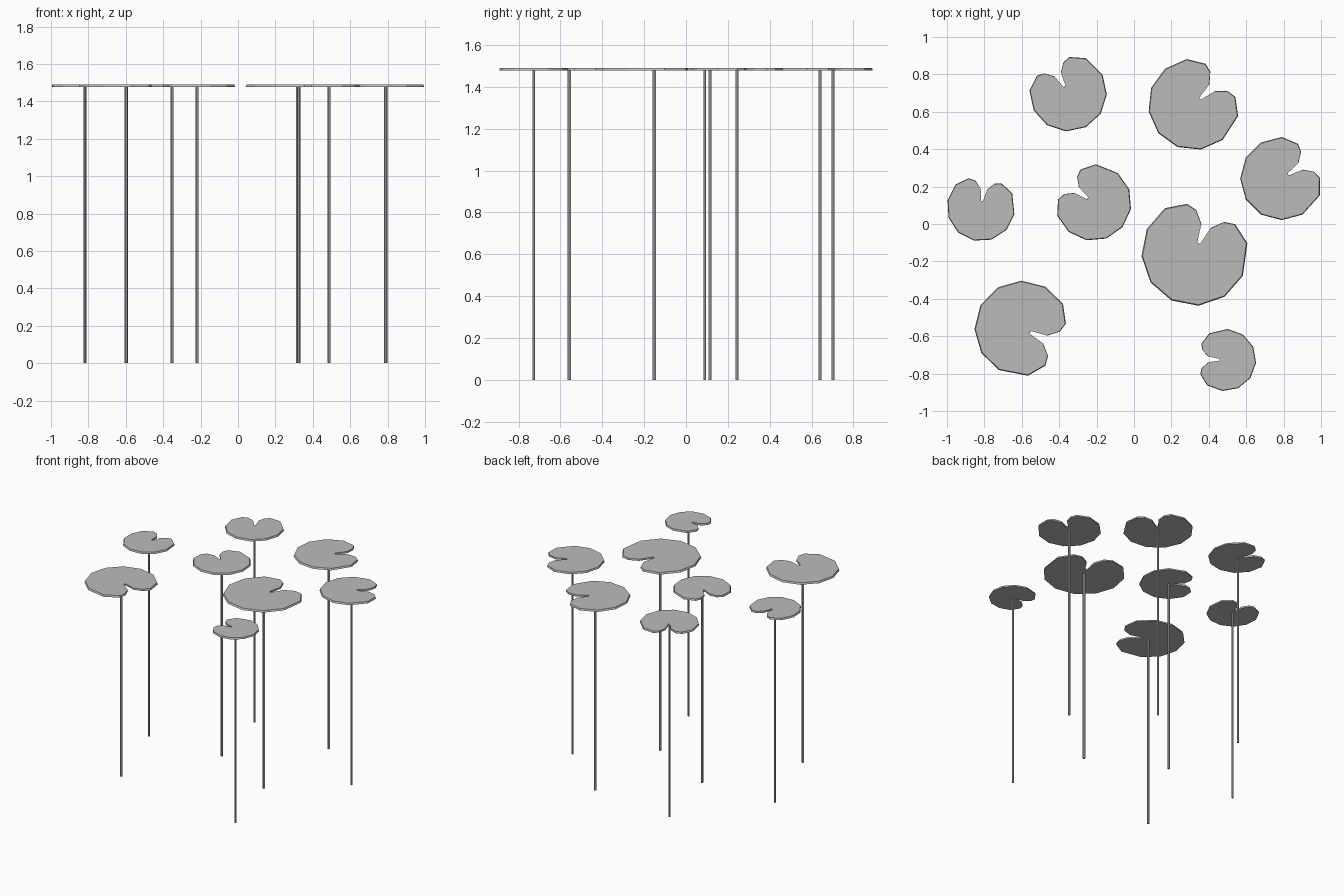
import bpy
import bmesh
from math import cos, sin, radians

cube = bpy.data.objects.get("Cube")
if cube:
    bpy.data.objects.remove(cube)

PAD_BOTTOM, PAD_TOP = 1.477, 1.49

grey = bpy.data.materials.new("plain grey")
grey.use_nodes = True
grey.diffuse_color = (0.5, 0.5, 0.5, 1)
grey.node_tree.nodes["Principled BSDF"].inputs["Base Color"].default_value = (0.5, 0.5, 0.5, 1)


def rim_profile():
    """Unit pad outline as (angle, radius), with the notch pointing at angle 0."""
    lobe = [(9, 0.19), (10, 0.56), (21, 0.81), (32, 0.94)]
    ring = [(57 + 30 * i, 1.02) for i in range(9)]
    ring[-1] = (303, 1.02)
    mirrored_lobe = [(-a, r) for a, r in reversed(lobe)]
    return lobe + ring + mirrored_lobe


def finish(name, bm):
    bmesh.ops.recalc_face_normals(bm, faces=bm.faces[:])
    mesh = bpy.data.meshes.new(name)
    bm.to_mesh(mesh)
    bm.free()
    mesh.materials.append(grey)
    obj = bpy.data.objects.new(name, mesh)
    bpy.context.collection.objects.link(obj)
    return obj


def prism(name, x, y, profile, z_low, z_high, top_scale=1.0):
    """Closed solid between a polar outline and its scaled copy above."""
    bm = bmesh.new()

    def loop(z, scale):
        return [bm.verts.new((x + scale * r * cos(radians(a)),
                              y + scale * r * sin(radians(a)), z))
                for a, r in profile]

    low, high = loop(z_low, 1.0), loop(z_high, top_scale)
    bm.faces.new(list(reversed(low)))
    bm.faces.new(high)
    count = len(profile)
    for i in range(count):
        j = (i + 1) % count
        bm.faces.new((low[i], low[j], high[j], high[i]))
    return finish(name, bm)


def lily(label, x, y, radius, notch_angle):
    # Notched leaf with slightly tapered edge
    leaf = [(a + notch_angle, r * radius) for a, r in rim_profile()]
    prism(label + "_leaf", x, y, leaf, PAD_BOTTOM, PAD_TOP, top_scale=0.98)
    # Thin six-sided stalk below the leaf centre
    thickness = 0.004 + 0.02 * radius
    stalk = [(60 * i, thickness) for i in range(6)]
    prism(label + "_stalk", x, y, stalk, 0, PAD_BOTTOM + 0.003)


# Eight plants: name, position, leaf radius and notch direction
lily("left_front", 0.325, -0.152, 0.28, 67)
lily("left_back", 0.32, 0.64, 0.24, 42)
lily("far_left", 0.79, 0.243, 0.218, 33)
lily("left_corner", 0.487, -0.727, 0.163, 178)
lily("right_middle", -0.218, 0.115, 0.201, 143)
lily("right_back", -0.352, 0.702, 0.203, 120)
lily("far_right", -0.818, 0.09, 0.179, 81)
lily("right_corner", -0.598, -0.558, 0.25, -26)
